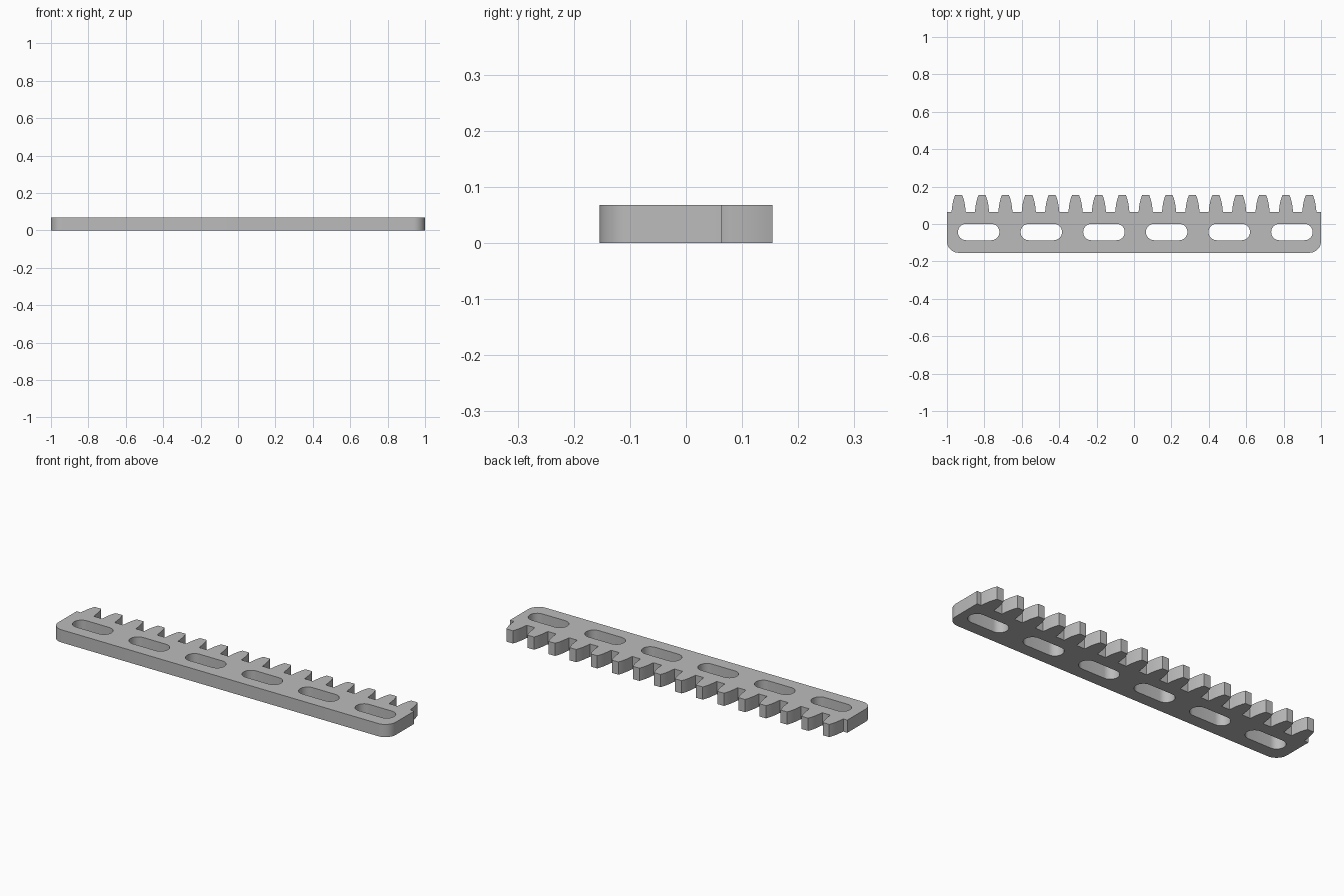
import bpy
import bmesh
from math import cos, sin, pi, radians

cube = bpy.data.objects.get("Cube")
if cube:
    bpy.data.objects.remove(cube)

HEIGHT, HALF_LEN, HALF_DEPTH = 0.068, 1.0, 0.154
ROOT_Y, CORNER = 0.063, 0.0625
TEETH, PITCH = 16, 0.125
SLOTS, SLOT_PITCH, SLOT_SHIFT = 6, 0.335, 0.007
SLOT_Y, SLOT_R, SLOT_HALF = -0.043, 0.044, 0.111


def arc(cx, cy, r, start, end, steps=12):
    """Points along an arc, angles in degrees."""
    angles = [radians(start + (end - start) * i / steps) for i in range(steps + 1)]
    return [(cx + r * cos(a), cy + r * sin(a)) for a in angles]


def tooth(cx):
    """Tooth outline from its right root to its left root."""
    flank = [(0.039, ROOT_Y), (0.0375, 0.068), (0.0365, 0.078), (0.035, 0.092),
             (0.0325, 0.108), (0.029, 0.124), (0.0245, 0.14), (0.019, HALF_DEPTH)]
    right = [(cx + x, y) for x, y in flank]
    left = [(cx - x, y) for x, y in reversed(flank)]
    return right + left


# Outer outline, counter-clockwise: rounded front corners, then the teeth
edge_x, edge_y = HALF_LEN - CORNER, CORNER - HALF_DEPTH
outline = arc(-edge_x, edge_y, CORNER, 180, 270) + arc(edge_x, edge_y, CORNER, 270, 360)
outline.append((HALF_LEN, ROOT_Y))
for i in reversed(range(TEETH)):
    outline += tooth((i - (TEETH - 1) / 2) * PITCH)
outline.append((-HALF_LEN, ROOT_Y))

# Round-ended slots
loops = [outline]
for i in range(SLOTS):
    cx = (i - (SLOTS - 1) / 2) * SLOT_PITCH + SLOT_SHIFT
    d = SLOT_HALF - SLOT_R
    loops.append(arc(cx + d, SLOT_Y, SLOT_R, -90, 90, 16)
                 + arc(cx - d, SLOT_Y, SLOT_R, 90, 270, 16))

# Filled profile extruded to the bar thickness
curve = bpy.data.curves.new("rack_profile", 'CURVE')
curve.dimensions = '2D'
curve.fill_mode = 'BOTH'
curve.extrude = HEIGHT / 2
for loop in loops:
    spline = curve.splines.new('POLY')
    spline.points.add(len(loop) - 1)
    for point, (x, y) in zip(spline.points, loop):
        point.co = (x, y, 0, 1)
    spline.use_cyclic_u = True
helper = bpy.data.objects.new("rack_profile", curve)
bpy.context.collection.objects.link(helper)
bpy.context.view_layer.update()
evaluated = helper.evaluated_get(bpy.context.evaluated_depsgraph_get())
mesh = bpy.data.meshes.new_from_object(evaluated)
bpy.data.objects.remove(helper)

# Weld the caps to the walls and stand the bar on the ground
bm = bmesh.new()
bm.from_mesh(mesh)
bmesh.ops.remove_doubles(bm, verts=bm.verts, dist=0.0001)
bmesh.ops.translate(bm, verts=bm.verts, vec=(0, 0, HEIGHT / 2))
bmesh.ops.recalc_face_normals(bm, faces=bm.faces)
bm.to_mesh(mesh)
bm.free()

# Plain grey material
grey = bpy.data.materials.new("plain_grey")
grey.use_nodes = True
colour = (0.5, 0.5, 0.5, 1)
grey.diffuse_color = colour
grey.node_tree.nodes["Principled BSDF"].inputs["Base Color"].default_value = colour
mesh.materials.clear()
mesh.materials.append(grey)

rack = bpy.data.objects.new("gear_rack", mesh)
bpy.context.collection.objects.link(rack)
bpy.ops.object.select_all(action='DESELECT')
rack.select_set(True)
bpy.context.view_layer.objects.active = rack
bpy.ops.object.shade_smooth_by_angle(angle=radians(30))
